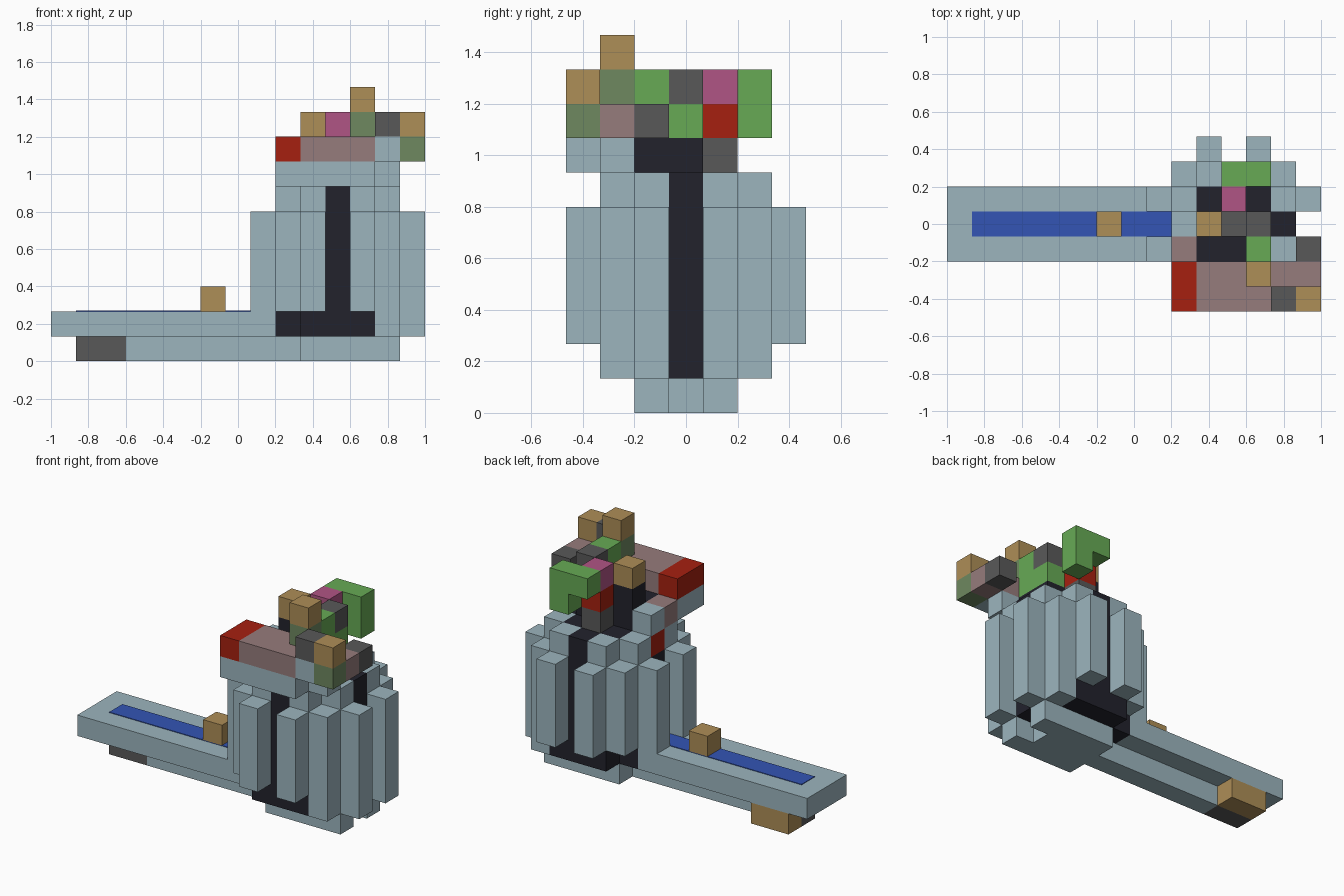
import bpy
import bmesh
from mathutils import Vector

default_cube = bpy.data.objects.get("Cube")
if default_cube:
    bpy.data.objects.remove(default_cube, do_unlink=True)

# Block grid: fifteen blocks wide, seven deep, eleven tall
UNIT = 2 / 15
ORIGIN = Vector((-1, -UNIT * 3.5, 0))


def to_linear(channel):
    if channel <= 0.04045:
        return channel / 12.92
    return ((channel + 0.055) / 1.055) ** 2.4


def make_material(name, hex_code):
    rgb = [to_linear(byte / 255) for byte in bytes.fromhex(hex_code)]
    material = bpy.data.materials.new(name)
    material.use_nodes = True
    material.diffuse_color = (*rgb, 1)
    shader = material.node_tree.nodes["Principled BSDF"]
    shader.inputs["Base Color"].default_value = (*rgb, 1)
    return material


PALE = make_material("pale_blue_grey", "9CB5BE")
DARK = make_material("near_black", "22222C")
TAN = make_material("tan", "AE8E57")
GREY = make_material("dark_grey", "595959")
PINK = make_material("pink", "B05585")
GREEN = make_material("green", "67AA55")
OLIVE = make_material("dull_green", "6E8860")
MAUVE = make_material("mauve", "967C7C")
RED = make_material("red", "A62010")
BLUE = make_material("blue", "3355B5")


def add_blocks(name, material, *boxes):
    """Each box is (first corner block, last corner block) on the grid."""
    bm = bmesh.new()
    for first, last in boxes:
        low = ORIGIN + Vector(first) * UNIT
        high = ORIGIN + (Vector(last) + Vector((1, 1, 1))) * UNIT
        corners = bmesh.ops.create_cube(bm, size=1)["verts"]
        bmesh.ops.scale(bm, vec=high - low, verts=corners)
        bmesh.ops.translate(bm, vec=(low + high) / 2, verts=corners)
    mesh = bpy.data.meshes.new(name)
    bm.to_mesh(mesh)
    bm.free()
    mesh.materials.append(material)
    obj = bpy.data.objects.new(name, mesh)
    bpy.context.collection.objects.link(obj)
    return obj


def add_block(name, material, block):
    return add_blocks(name, material, (block, block))


# Long arm with painted stripe and its underside rail
add_blocks("arm_deck", PALE, ((0, 2, 1), (8, 4, 1)))
add_blocks("arm_rail", PALE, ((3, 3, 0), (9, 3, 0)))
add_blocks("arm_foot_front", GREY, ((1, 3, 0), (2, 3, 0)))
add_blocks("arm_foot_back", TAN, ((1, 4, 0), (2, 4, 0)))
add_block("arm_knob", TAN, (6, 3, 2))
stripe = add_blocks("arm_stripe", BLUE, ((1, 3, 2), (8, 3, 2)))
for vertex in stripe.data.vertices:
    if vertex.co.z > UNIT * 2.5:
        vertex.co.z = UNIT * 2 + 0.004

# Base with a notch on its outer end
add_blocks("tower_base", PALE, ((10, 2, 0), (12, 4, 0)),
           *[((13, row, 0), (13, row, 0)) for row in (2, 4)])

# Dark core of the tower
add_blocks("tower_core", DARK,
           ((9, 2, 1), (13, 4, 5)),
           ((10, 1, 1), (12, 1, 5)),
           ((10, 5, 1), (12, 5, 5)),
           ((10, 2, 6), (12, 4, 6)),
           ((11, 1, 6), (11, 1, 6)),
           ((11, 5, 6), (11, 5, 6)),
           ((13, 3, 6), (13, 3, 6)))

# Ring of twelve columns; those on the outer end reach lower
CENTRE_X, CENTRE_Y = 11, 3
for across, deep in ((1, 3), (2, 2), (3, 1)):
    for side_x in (-1, 1):
        for side_y in (-1, 1):
            x = CENTRE_X + side_x * across
            y = CENTRE_Y + side_y * deep
            bottom = 1 if x > 12 else 2
            add_blocks("ring_column", PALE, ((x, y, bottom), (x, y, 5)))

# Inner ring of short caps
for across, deep in ((1, 2), (2, 1)):
    for side_x in (-1, 1):
        for side_y in (-1, 1):
            add_block("ring_cap", PALE,
                      (CENTRE_X + side_x * across, CENTRE_Y + side_y * deep, 6))
add_block("red_cap", RED, (9, 3, 6))

# Neck
add_blocks("neck", DARK, ((10, 2, 7), (12, 3, 7)), ((10, 3, 8), (10, 3, 8)))
add_block("neck_knob", TAN, (10, 3, 9))
add_block("neck_side", PALE, (9, 3, 7))
add_block("neck_corner", MAUVE, (9, 2, 7))

# Front ledge
add_blocks("ledge_under", PALE, ((9, 0, 7), (12, 1, 7)), ((13, 1, 7), (13, 1, 7)))
add_blocks("ledge_end", RED, ((9, 0, 8), (9, 1, 8)))
add_blocks("ledge_top", MAUVE, ((10, 0, 8), (12, 1, 8)), ((13, 1, 8), (14, 1, 8)))
add_block("ledge_corner", PALE, (13, 0, 8))
add_block("ledge_corner_top", GREY, (13, 0, 9))
add_block("ledge_post", OLIVE, (14, 0, 8))
add_block("ledge_post_top", TAN, (14, 0, 9))
add_block("ledge_tail", GREY, (14, 2, 8))

# Crown
add_block("crown_front", OLIVE, (12, 1, 9))
add_block("crown_peak", TAN, (12, 1, 10))
add_blocks("crown_middle", GREEN, ((12, 2, 8), (12, 2, 9)), ((12, 3, 8), (12, 3, 8)))
add_block("crown_centre", GREY, (11, 3, 8))
add_block("crown_centre_top", GREY, (12, 3, 9))

# Stack and hook at the back
add_block("back_stack_low", GREY, (11, 4, 7))
add_block("back_stack_middle", RED, (11, 4, 8))
add_block("back_stack_top", PINK, (11, 4, 9))
add_blocks("back_hook", GREEN, ((11, 5, 9), (12, 5, 9)), ((12, 5, 8), (12, 5, 8)))
